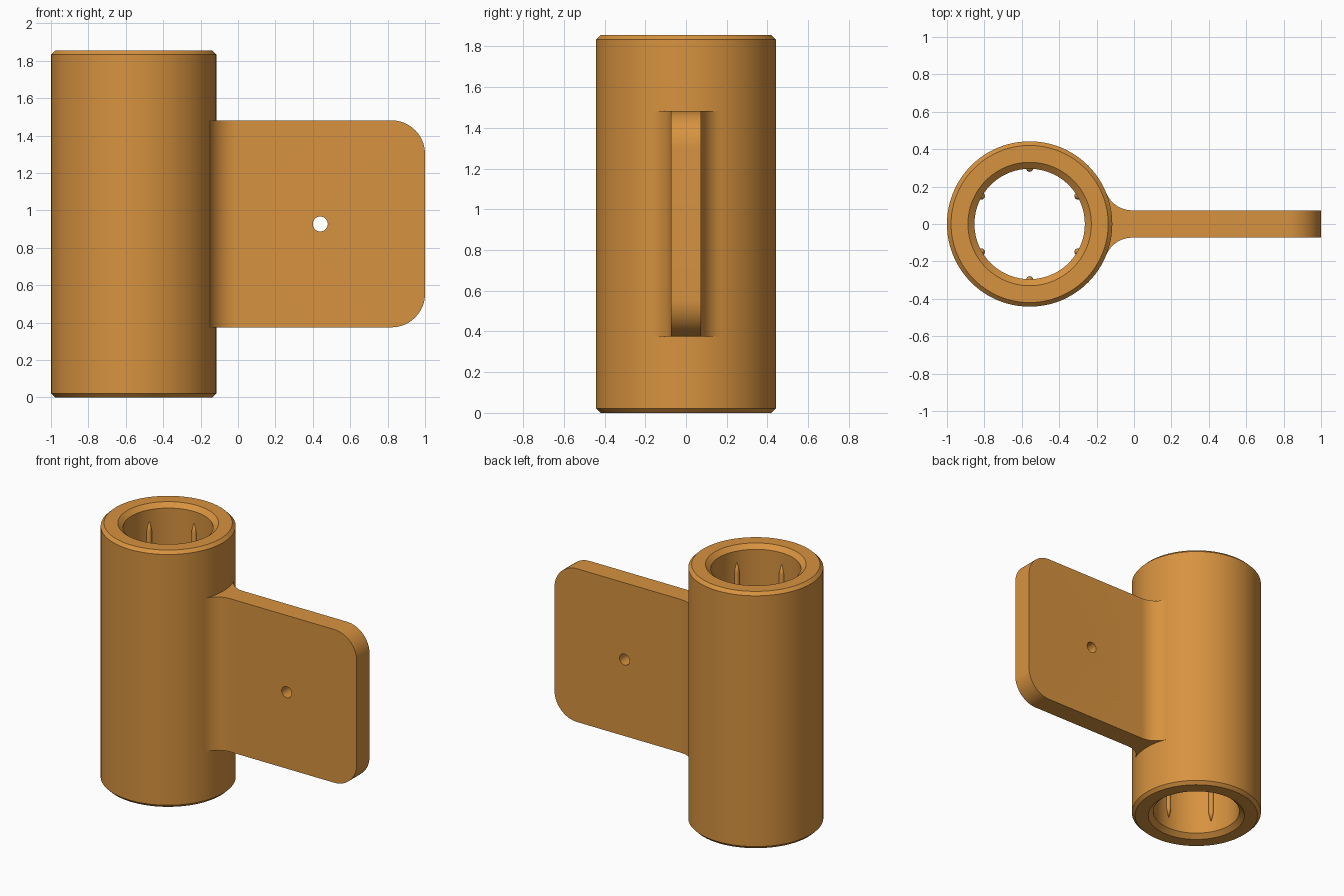
import bpy, bmesh
from math import sin, cos, pi, radians, atan2

cube = bpy.data.objects.get("Cube")
if cube:
    bpy.data.objects.remove(cube, do_unlink=True)

mat = bpy.data.materials.new("warm orange")
mat.use_nodes = True
COLOR = (0.68, 0.29, 0.05, 1)
mat.diffuse_color = COLOR
mat.node_tree.nodes["Principled BSDF"].inputs["Base Color"].default_value = COLOR

TUBE_X, R, BORE, H = -0.558, 0.442, 0.295, 1.855
HALF = 0.073            # half thickness of the plate
Z0, Z1 = 0.375, 1.482   # plate bottom and top
FILLET_X, FILLET_R = -0.01, 0.149


def finish(name, bm):
    bmesh.ops.recalc_face_normals(bm, faces=bm.faces)
    mesh = bpy.data.meshes.new(name)
    bm.to_mesh(mesh)
    bm.free()
    obj = bpy.data.objects.new(name, mesh)
    bpy.context.collection.objects.link(obj)
    mesh.materials.append(mat)
    return obj


def smooth(obj):
    bpy.ops.object.select_all(action='DESELECT')
    obj.select_set(True)
    bpy.context.view_layer.objects.active = obj
    bpy.ops.object.shade_smooth_by_angle(angle=radians(25))


def lathe(name, profile, cx, cy, steps, closed):
    """Spin a (radius, z) profile around a vertical axis."""
    bm = bmesh.new()
    vs = [bm.verts.new((cx + r, cy, z)) for r, z in profile]
    count = len(vs) if closed else len(vs) - 1
    es = [bm.edges.new((vs[i], vs[(i + 1) % len(vs)])) for i in range(count)]
    bmesh.ops.spin(bm, geom=vs + es, cent=(cx, cy, 0), axis=(0, 0, 1),
                   angle=2 * pi, steps=steps, use_merge=True)
    bmesh.ops.remove_doubles(bm, verts=bm.verts, dist=1e-5)
    obj = finish(name, bm)
    smooth(obj)
    return obj


# Tube with chamfered rims and a countersunk bore
c, d = 0.022, 0.03
lathe("tube", [(R, c), (R, H - c), (R - c, H), (BORE + 0.035, H), (BORE, H - d),
               (BORE, d), (BORE + 0.035, 0), (R - c, 0)], TUBE_X, 0, 96, True)

# Six thin grip ribs with pointed ends inside the bore
for i in range(6):
    a = radians(30 + 60 * i)
    lathe(f"grip_rib_{i + 1}", [(0, 0.1), (0.019, 0.18), (0.019, H - 0.18), (0, H - 0.1)],
          TUBE_X + 0.298 * cos(a), 0.298 * sin(a), 16, False)

# Mounting plate: outline seen from above, flared by fillets into the tube
fy = HALF + FILLET_R
end = atan2(-fy, TUBE_X - FILLET_X) + 2 * pi     # direction from fillet to tube
start = 1.5 * pi
arc = [(FILLET_X + FILLET_R * cos(start + (end - start) * k / 12),
        fy + FILLET_R * sin(start + (end - start) * k / 12)) for k in range(13)]
side = [(1, HALF)] + arc + [(-0.18, 0.16)]
outline = side + [(x, -y) for x, y in reversed(side)]

bm = bmesh.new()
face = bm.faces.new([bm.verts.new((x, y, Z0)) for x, y in outline])
top = bmesh.ops.extrude_face_region(bm, geom=[face])["geom"]
bmesh.ops.translate(bm, vec=(0, 0, Z1 - Z0),
                    verts=[g for g in top if isinstance(g, bmesh.types.BMVert)])
corners = [e for e in bm.edges if all(v.co.x > 0.99 for v in e.verts)
           and abs(e.verts[0].co.z - e.verts[1].co.z) < 0.01]
bmesh.ops.bevel(bm, geom=corners, offset=0.18, offset_type='OFFSET',
                segments=16, profile=0.5, affect='EDGES')
plate = finish("mounting_plate", bm)

# Screw hole through the plate
bpy.ops.mesh.primitive_cylinder_add(vertices=32, radius=0.04, depth=0.5,
                                    location=(0.44, 0, H / 2), rotation=(pi / 2, 0, 0))
cutter = bpy.context.object
cutter.name = "screw_hole_cutter"
cutter.data.materials.append(mat)
mod = plate.modifiers.new("screw_hole", 'BOOLEAN')
mod.operation, mod.solver, mod.object = 'DIFFERENCE', 'EXACT', cutter
bpy.ops.object.select_all(action='DESELECT')
plate.select_set(True)
bpy.context.view_layer.objects.active = plate
bpy.ops.object.modifier_apply(modifier=mod.name)
bpy.data.objects.remove(cutter, do_unlink=True)
smooth(plate)
